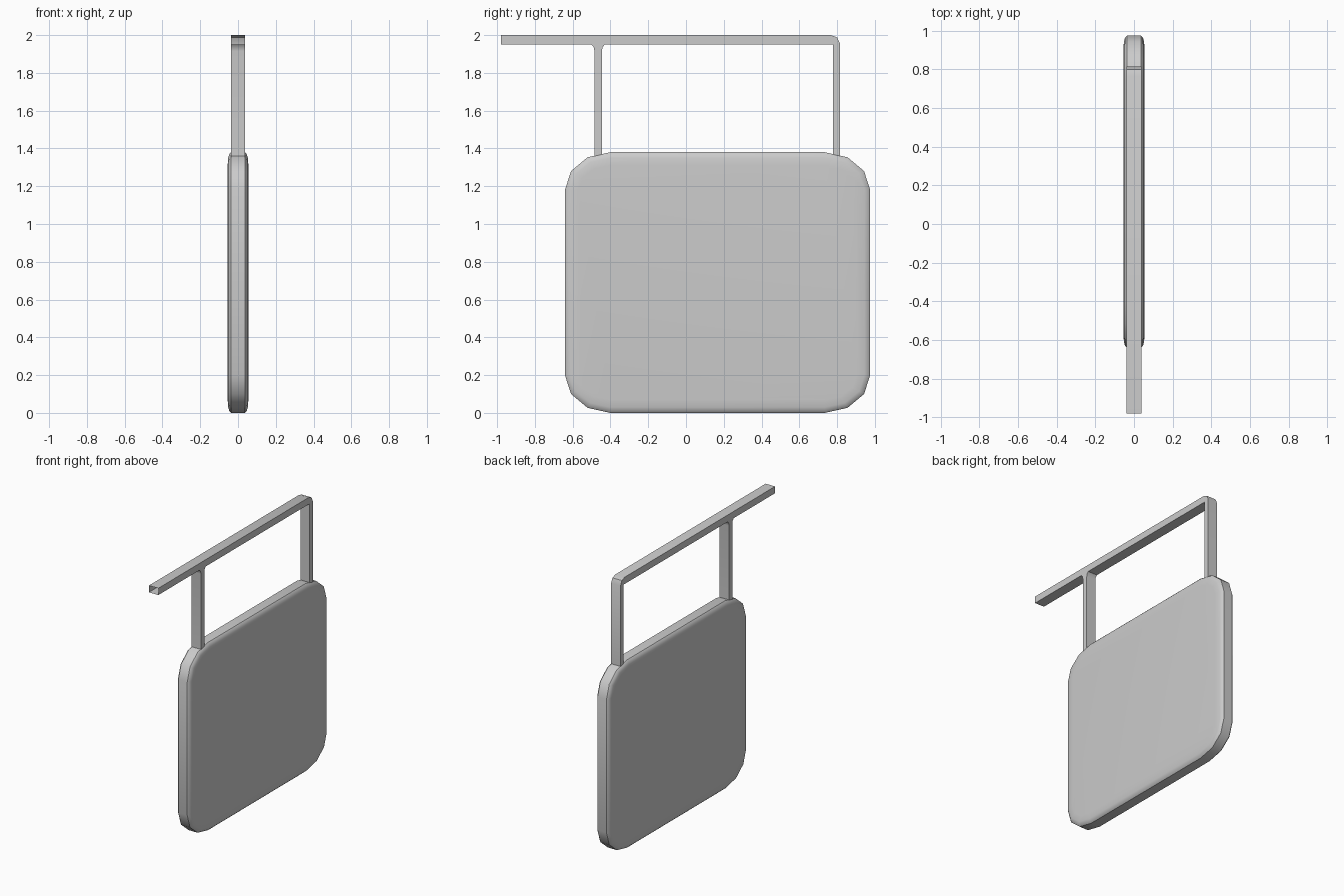
import bpy, bmesh, math

if "Cube" in bpy.data.objects:
    bpy.data.objects.remove(bpy.data.objects["Cube"])


def finish(bm, name, angle):
    bmesh.ops.recalc_face_normals(bm, faces=bm.faces)
    mesh = bpy.data.meshes.new(name)
    bm.to_mesh(mesh)
    bm.free()
    ob = bpy.data.objects.new(name, mesh)
    bpy.context.collection.objects.link(ob)
    bpy.ops.object.select_all(action='DESELECT')
    ob.select_set(True)
    bpy.context.view_layer.objects.active = ob
    bpy.ops.object.shade_smooth_by_angle(angle=math.radians(angle))
    return ob


def rounded_outline(inset):
    """Rounded rectangle in the y-z plane, three segments per corner."""
    hy, hz = 0.808 - inset, 0.69 - inset
    ry, rz = 0.24 - inset, 0.20 - inset
    points = []
    for k, (sy, sz) in enumerate([(1, 1), (-1, 1), (-1, -1), (1, -1)]):
        for i in range(4):
            a = math.radians(90 * k + 30 * i)
            points.append((0.167 + sy * (hy - ry) + ry * math.cos(a),
                           0.69 + sz * (hz - rz) + rz * math.sin(a)))
    return points


# Hanging panel: stacked rounded outlines give the softened rim
bm = bmesh.new()
layers = [(-0.055, 0.07), (-0.052, 0.03), (-0.046, 0.01), (-0.036, 0.0),
          (0.036, 0.0), (0.046, 0.01), (0.052, 0.03), (0.055, 0.07)]
rings = [[bm.verts.new((x, y, z)) for y, z in rounded_outline(d)] for x, d in layers]
for a, b in zip(rings, rings[1:]):
    for i in range(len(a)):
        j = (i + 1) % len(a)
        bm.faces.new((a[i], a[j], b[j], b[i]))
bm.faces.new(rings[0])
bm.faces.new(rings[-1])
finish(bm, "sign_panel", 40)

# Bracket: wall bar with two hanger posts, one flat profile given depth
profile = [(-0.98, 2.0), (0.765, 2.0), (0.80, 1.988), (0.815, 1.955), (0.815, 1.345),
           (0.778, 1.345), (0.778, 1.95), (-0.43, 1.95), (-0.442, 1.935), (-0.445, 1.915),
           (-0.445, 1.345), (-0.485, 1.345), (-0.485, 1.915), (-0.488, 1.935),
           (-0.50, 1.95), (-0.98, 1.95)]
bm = bmesh.new()
left = [bm.verts.new((-0.038, y, z)) for y, z in profile]
right = [bm.verts.new((0.038, y, z)) for y, z in profile]
bm.faces.new(left)
bm.faces.new(right)
open_ends = {4, 10, 15}  # bar end and post feet stay open
for i in range(len(profile)):
    if i not in open_ends:
        j = (i + 1) % len(profile)
        bm.faces.new((left[i], left[j], right[j], right[i]))
finish(bm, "hanging_bracket", 40)
